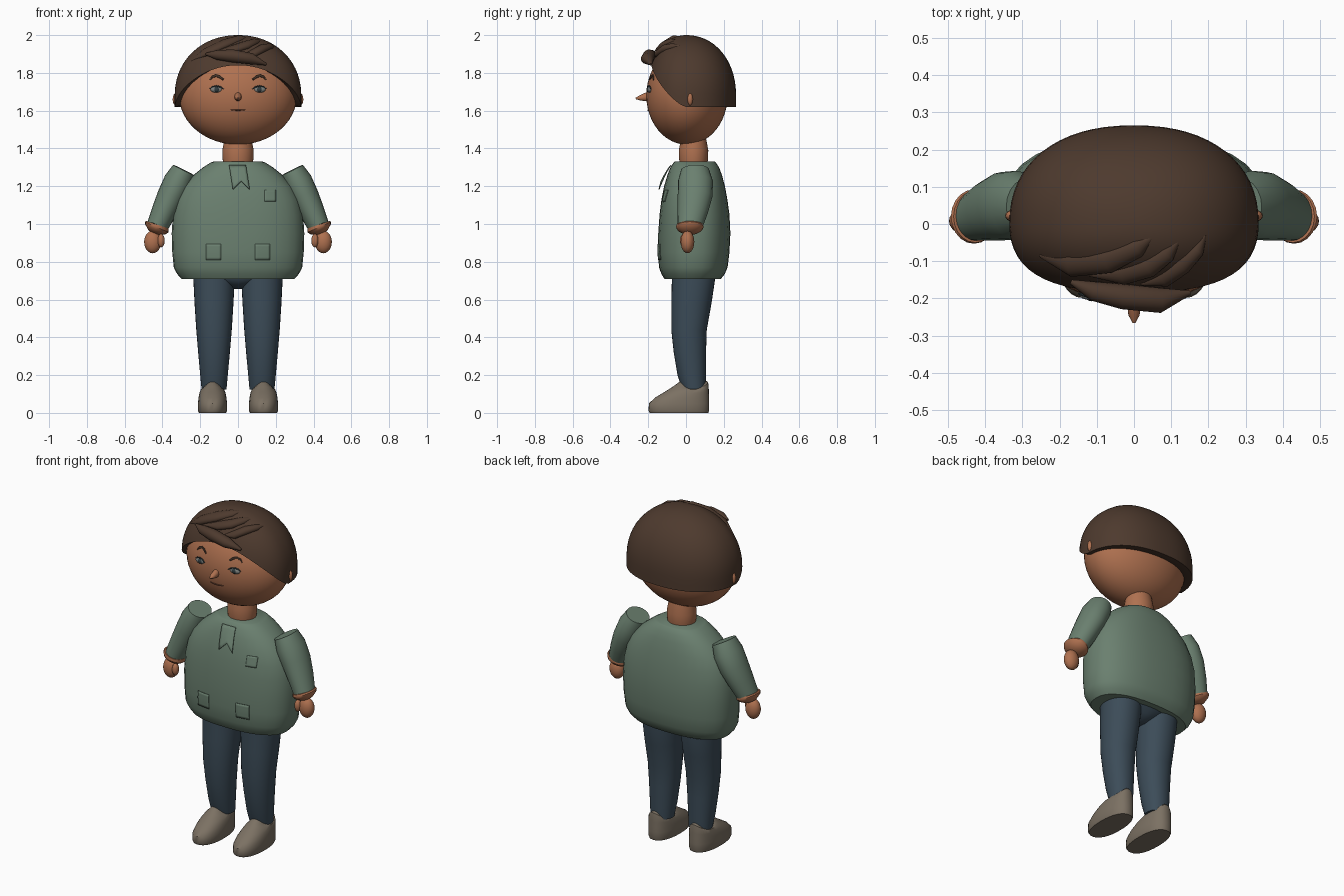
import bpy, bmesh, math
from mathutils import Vector

if "Cube" in bpy.data.objects:
    bpy.data.objects.remove(bpy.data.objects["Cube"])


def material(name, rgb):
    m = bpy.data.materials.new(name)
    m.diffuse_color = (*rgb, 1)
    m.use_nodes = True
    m.node_tree.nodes["Principled BSDF"].inputs["Base Color"].default_value = m.diffuse_color
    return m


SKIN = material("skin", (0.43, 0.165, 0.08))
HAIR = material("brown hair", (0.075, 0.042, 0.027))
GREEN = material("sage green", (0.145, 0.215, 0.16))
NAVY = material("slate blue", (0.045, 0.072, 0.098))
TAUPE = material("taupe", (0.20, 0.165, 0.125))
EYE = material("eye grey", (0.20, 0.21, 0.20))
IRIS = material("dark iris", (0.03, 0.045, 0.05))
LIP = material("dark lip", (0.16, 0.06, 0.035))


def finish(name, bm, mat, angle=40):
    bmesh.ops.recalc_face_normals(bm, faces=bm.faces)
    me = bpy.data.meshes.new(name)
    bm.to_mesh(me)
    bm.free()
    me.materials.append(mat)
    ob = bpy.data.objects.new(name, me)
    bpy.context.collection.objects.link(ob)
    bpy.ops.object.select_all(action='DESELECT')
    ob.select_set(True)
    bpy.context.view_layer.objects.active = ob
    bpy.ops.object.shade_smooth_by_angle(angle=math.radians(angle))
    return ob


def skin_rings(name, rings, mat, angle=40):
    """Bridge equal-length closed rings and cap both ends."""
    bm = bmesh.new()
    vr = [[bm.verts.new(p) for p in r] for r in rings]
    n = len(vr[0])
    for a, b in zip(vr, vr[1:]):
        for i in range(n):
            j = (i + 1) % n
            bm.faces.new((a[i], a[j], b[j], b[i]))
    bm.faces.new(vr[0])
    bm.faces.new(vr[-1])
    return finish(name, bm, mat, angle)


def power(c, e):
    return math.copysign(abs(c) ** (2 / e), c)


def ring(c, u, v, e=2, n=32):
    c, u, v = Vector(c), Vector(u), Vector(v)
    angs = [2 * math.pi * i / n for i in range(n)]
    return [c + u * power(math.cos(a), e) + v * power(math.sin(a), e) for a in angs]


def stack(name, secs, mat, e=2, cx=0):
    """Horizontal sections: (z, half width, front y, back y)."""
    return skin_rings(name, [ring((cx, (f + b) / 2, z), (w, 0, 0), (0, (b - f) / 2, 0), e)
                             for z, w, f, b in secs], mat)


def tube(name, pts, radii, mat, hint=(0, 1, 0), n=20):
    """Sweep along points; radii are (across, along hint)."""
    pts = [Vector(p) for p in pts]
    rings = []
    for i, (p, (ru, rv)) in enumerate(zip(pts, radii)):
        t = (pts[min(i + 1, len(pts) - 1)] - pts[max(i - 1, 0)]).normalized()
        u = Vector(hint).cross(t).normalized()
        rings.append(ring(p, u * ru, t.cross(u) * rv, 2, n))
    return skin_rings(name, rings, mat)


def ellipsoid(name, c, r, mat, seg=32):
    bm = bmesh.new()
    bmesh.ops.create_uvsphere(bm, u_segments=seg, v_segments=seg // 2, radius=1)
    for v in bm.verts:
        v.co = Vector((c[k] + v.co[k] * r[k] for k in range(3)))
    return finish(name, bm, mat, 60)


# Head and neck
HC, HR = (0, 0.005, 1.68), (0.312, 0.215, 0.26)
ellipsoid("head", HC, HR, SKIN, 48)
stack("neck", [(1.30, .075, -.03, .11), (1.34, .081, -.036, .116),
               (1.39, .083, -.038, .118), (1.46, .07, -.025, .105)], SKIN)


def face_y(x, z):
    return HC[1] - HR[1] * math.sqrt(1 - (x / HR[0]) ** 2 - ((z - HC[2]) / HR[2]) ** 2)


# Hair cap, low at the back and raised over the face
HX, HB, HF, EQ, HT, P, E = .335, .265, .208, 1.68, .32, 2.1, 2.25


def cap_point(a, z):
    s = max(0, 1 - max(0, (z - EQ) / HT) ** P) ** (1 / P)
    ry = HB if math.sin(a) > 0 else HF
    return Vector((HX * s * power(math.cos(a), E), ry * s * power(math.sin(a), E), z))


def hem(a):
    return 1.62 + .22 * max(0, -math.sin(a)) ** 1.3


N, STEPS = 64, 16
angles = [2 * math.pi * i / N for i in range(N)]
cap = []
for k in range(STEPS + 1):
    t = math.sin((.03 + .97 * k / STEPS) * math.pi / 2)
    cap.append([cap_point(a, 2.0 - (2.0 - hem(a)) * (1 - math.sqrt(1 - t * t) if k < STEPS else 1))
                for a in angles])
cap.append([Vector((p.x * .85, p.y * .78, p.z + .01)) for p in cap[-1]])
skin_rings("hair_cap", cap, HAIR)


def cap_z(x, y):
    ry = HB if y > 0 else HF
    s = ((abs(x) / HX) ** E + (abs(y) / ry) ** E) ** (1 / E)
    return EQ + HT * max(0, 1 - s ** P) ** (1 / P)


# Swept locks and the rolled fringe
locks = [[(-.25, -.085), (-.17, -.11), (-.07, -.10), (.01, -.065), (.05, -.035)],
         [(-.12, -.135), (-.03, -.135), (.04, -.115), (.09, -.08), (.12, -.045)],
         [(.02, -.16), (.08, -.145), (.13, -.11), (.17, -.07), (.19, -.03)]]
for i, path in enumerate(locks):
    w = .034 - .004 * i
    tube("hair_lock_%d" % (i + 1), [(x, y, cap_z(x, y) - .006) for x, y in path],
         [(.006, .006), (w, .02), (w, .022), (w * .75, .018), (.005, .005)], HAIR, (0, -.4, 1))
tube("hair_fringe", [(-.17, -.155, 1.90), (-.11, -.18, 1.895), (-.03, -.195, 1.89),
                     (.07, -.205, 1.875), (.15, -.185, 1.845)],
     [(.006, .006), (.026, .026), (.034, .034), (.034, .03), (.006, .006)], HAIR, (0, 0, 1))

# Face
tube("nose", [(0, -.19, 1.675), (0, -.215, 1.672), (0, -.245, 1.667), (0, -.266, 1.665)],
     [(.018, .026), (.019, .022), (.015, .013), (.004, .004)], SKIN, (0, 0, 1))
tube("mouth", [(x, face_y(x, 1.602) - .001, 1.602 + 2 * x * x)
               for x in (-.042, -.02, 0, .02, .042)],
     [(.002, .002), (.004, .003), (.004, .003), (.004, .003), (.002, .002)], LIP, (0, 0, 1), 8)
for s, side in ((-1, "left"), (1, "right")):
    x, z = .113 * s, 1.712
    y = face_y(x, z)
    ellipsoid(side + "_eye", (x, y + .003, z), (.034, .014, .017), EYE, 20)
    ellipsoid(side + "_iris", (x, y - .004, z), (.015, .010, .015), IRIS, 16)
    tube(side + "_eyelid", [(s * q, face_y(s * q, h) - .006, h) for q, h in
                            ((.076, 1.714), (.095, 1.727), (.115, 1.731), (.135, 1.726), (.15, 1.716))],
         [(.002, .002)] + [(.004, .004)] * 3 + [(.002, .002)], IRIS, (0, 0, 1), 8)
    tube(side + "_eyebrow", [(s * q, face_y(s * q, h) - .002, h) for q, h in
                             ((.078, 1.765), (.098, 1.781), (.118, 1.786), (.135, 1.779), (.15, 1.762))],
         [(.003, .005), (.005, .008), (.005, .008), (.005, .006), (.002, .002)], HAIR, (0, 0, 1), 8)
    ellipsoid(side + "_ear", (.328 * s, .022, 1.66), (.018, .015, .034), SKIN, 16)

# Shirt body
TORSO = [(.71, .300, -.115, .185), (.735, .322, -.130, .205), (.77, .340, -.143, .220),
         (.85, .348, -.148, .230), (.95, .351, -.147, .235), (1.05, .345, -.140, .230),
         (1.13, .327, -.130, .219), (1.20, .292, -.116, .206), (1.26, .235, -.098, .190),
         (1.30, .185, -.082, .175), (1.325, .145, -.066, .158), (1.33, .13, -.06, .152)]
TE = 2.4
stack("shirt", TORSO, GREEN, TE)


def shirt_y(x, z):
    for a, b in zip(TORSO, TORSO[1:]):
        if a[0] <= z <= b[0]:
            t = (z - a[0]) / (b[0] - a[0])
            w, f, k = (a[i] + (b[i] - a[i]) * t for i in (1, 2, 3))
            return (f + k) / 2 - (k - f) / 2 * max(0, 1 - (abs(x) / w) ** TE) ** (1 / TE)


def patch(name, x0, x1, z0, z1, lift=.004, notch=0, lean=0, flare=0):
    """Thin cloth plate that follows the shirt front."""
    bm, n = bmesh.new(), 6
    grid = []
    for j in range(n + 1):
        row = []
        for i in range(n + 1):
            u, v = i / n, j / n
            low = z0 + notch * (1 - abs(2 * u - 1))
            x, z = x0 + (x1 - x0) * u + lean * (1 - v), low + (z1 - low) * v
            row.append(bm.verts.new((x, shirt_y(x, z) - lift - flare * (1 - v), z)))
        grid.append(row)
    for j in range(n):
        for i in range(n):
            bm.faces.new((grid[j][i], grid[j][i + 1], grid[j + 1][i + 1], grid[j + 1][i]))
    ob = finish(name, bm, GREEN)
    m = ob.modifiers.new("thickness", 'SOLIDIFY')
    m.thickness, m.offset = .004, 0


patch("chest_pocket", .14, .20, 1.12, 1.18)
patch("left_hip_pocket", -.17, -.09, .81, .895)
patch("right_hip_pocket", .09, .17, .81, .895)
patch("neck_ribbon", -.047, .042, 1.182, 1.31, .006, .045, .02, .018)

# Trouser seat
stack("trouser_seat", [(.655, .03, .0, .08), (.68, .09, -.045, .125), (.71, .2, -.07, .15),
                       (.75, .22, -.075, .15)], NAVY)

for s, side in ((-1, "left"), (1, "right")):
    # Sleeve, cuff, hand
    tube(side + "_sleeve", [(s * x, y, z) for x, y, z in
                            ((.286, .048, 1.285), (.316, .05, 1.225), (.352, .048, 1.15),
                             (.39, .036, 1.07), (.428, .02, .985))],
         [(.064, .075), (.077, .093), (.075, .092), (.067, .081), (.057, .066)], GREEN)
    tube(side + "_cuff", [(s * x, .02, z) for x, z in
                          ((.426, .996), (.430, .984), (.437, .972), (.445, .953))],
         [(.062, .070), (.068, .073), (.060, .066), (.030, .036)], SKIN)
    ellipsoid(side + "_hand", (.452 * s, .008, .905), (.045, .036, .06), SKIN, 24)
    ellipsoid(side + "_thumb", (.407 * s, -.012, .912), (.019, .02, .036), SKIN, 16)
    # Leg
    stack(side + "_leg", [(.125, .066, -.02, .103), (.20, .073, -.045, .106),
                          (.32, .084, -.065, .106), (.44, .094, -.078, .110),
                          (.58, .103, -.078, .135), (.70, .109, -.075, .153),
                          (.75, .109, -.075, .153)], NAVY, 2.1, .127 * s)
    # Shoe with a raised tongue and heel, dipped at the sides
    rings = []
    for z, w, f, b, dip in ((0, .072, -.192, .118, 0), (.012, .077, -.199, .122, 0),
                            (.05, .077, -.196, .123, 0), (.08, .074, -.165, .122, 0),
                            (.11, .069, -.115, .121, .004), (.14, .062, -.068, .120, .016),
                            (.162, .054, -.038, .117, .035), (.170, .042, -.022, .108, .04)):
        r = ring((.135 * s, (f + b) / 2, z), (w, 0, 0), (0, (b - f) / 2, 0), 2.3)
        for p in r:
            p.z -= dip * ((p.x - .135 * s) / w) ** 2
        rings.append(r)
    skin_rings(side + "_shoe", rings, TAUPE)
